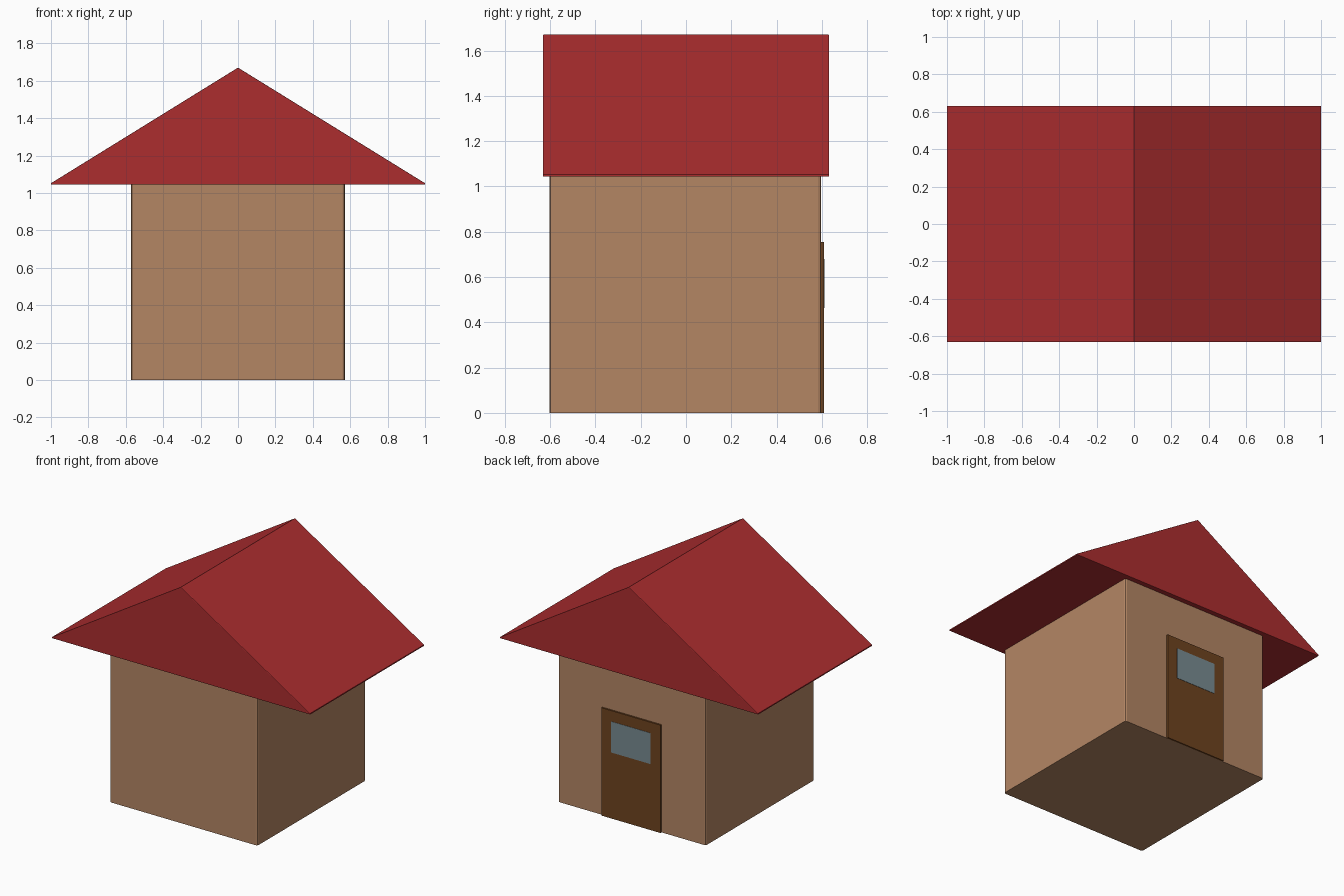
import bpy, bmesh
from mathutils import Vector

if "Cube" in bpy.data.objects:
    bpy.data.objects.remove(bpy.data.objects["Cube"])


def material(name, rgb):
    """Flat colour from 0-255 sRGB."""
    lin = [((c / 255 + 0.055) / 1.055) ** 2.4 for c in rgb]
    m = bpy.data.materials.new(name)
    m.diffuse_color = (*lin, 1)
    m.use_nodes = True
    m.node_tree.nodes["Principled BSDF"].inputs["Base Color"].default_value = m.diffuse_color
    return m


def prism(name, profile, axis, start, end, mat, bevel=0.0, bevel_edge=None):
    """Extrude a closed profile along an axis, bevelling the edges picked by a rule."""
    bm = bmesh.new()
    put = (lambda a, b, d: (a, d, b)) if axis == 'Y' else (lambda a, b, d: (a, b, d))
    face = bm.faces.new([bm.verts.new(put(a, b, start)) for a, b in profile])
    ext = bmesh.ops.extrude_face_region(bm, geom=[face], use_keep_orig=True)
    moved = [g for g in ext['geom'] if isinstance(g, bmesh.types.BMVert)]
    bmesh.ops.translate(bm, verts=moved, vec=Vector(put(0, 0, end - start)))
    bmesh.ops.recalc_face_normals(bm, faces=bm.faces)
    if bevel:
        picked = [e for e in bm.edges
                  if bevel_edge((e.verts[1].co - e.verts[0].co).normalized())]
        bmesh.ops.bevel(bm, geom=picked, offset=bevel, segments=2, profile=0.5,
                        affect='EDGES', clamp_overlap=True)
        bmesh.ops.recalc_face_normals(bm, faces=bm.faces)
    me = bpy.data.meshes.new(name)
    bm.to_mesh(me)
    bm.free()
    me.materials.append(mat)
    ob = bpy.data.objects.new(name, me)
    bpy.context.collection.objects.link(ob)
    return ob


def rect(x0, x1, y0, y1):
    return [(x0, y0), (x1, y0), (x1, y1), (x0, y1)]


wall = material("wall tan", (180, 134, 100))
red = material("roof red", (172, 45, 47))
wood = material("door brown", (110, 67, 31))
glass = material("window grey blue", (120, 139, 145))

# Walls: box with softened upright corners
prism("walls", rect(-0.572, 0.572, -0.602, 0.597), 'Z', 0, 1.05, wall,
      0.014, lambda d: abs(d.z) > 0.9)

# Roof: gabled solid with thin eaves and softened gable ends
gable = [(-1, 1.044), (1, 1.044), (1, 1.052), (0, 1.67), (-1, 1.052)]
prism("roof", gable, 'Y', -0.632, 0.632, red,
      0.008, lambda d: abs(d.y) < 0.5 and abs(d.x) > 0.5)

# Door on the back wall, with a window plate
prism("door", rect(-0.23, 0.23, 0, 0.755), 'Y', 0.596, 0.609, wood)
prism("door_window", rect(-0.153, 0.153, 0.463, 0.68), 'Y', 0.607, 0.611, glass)
